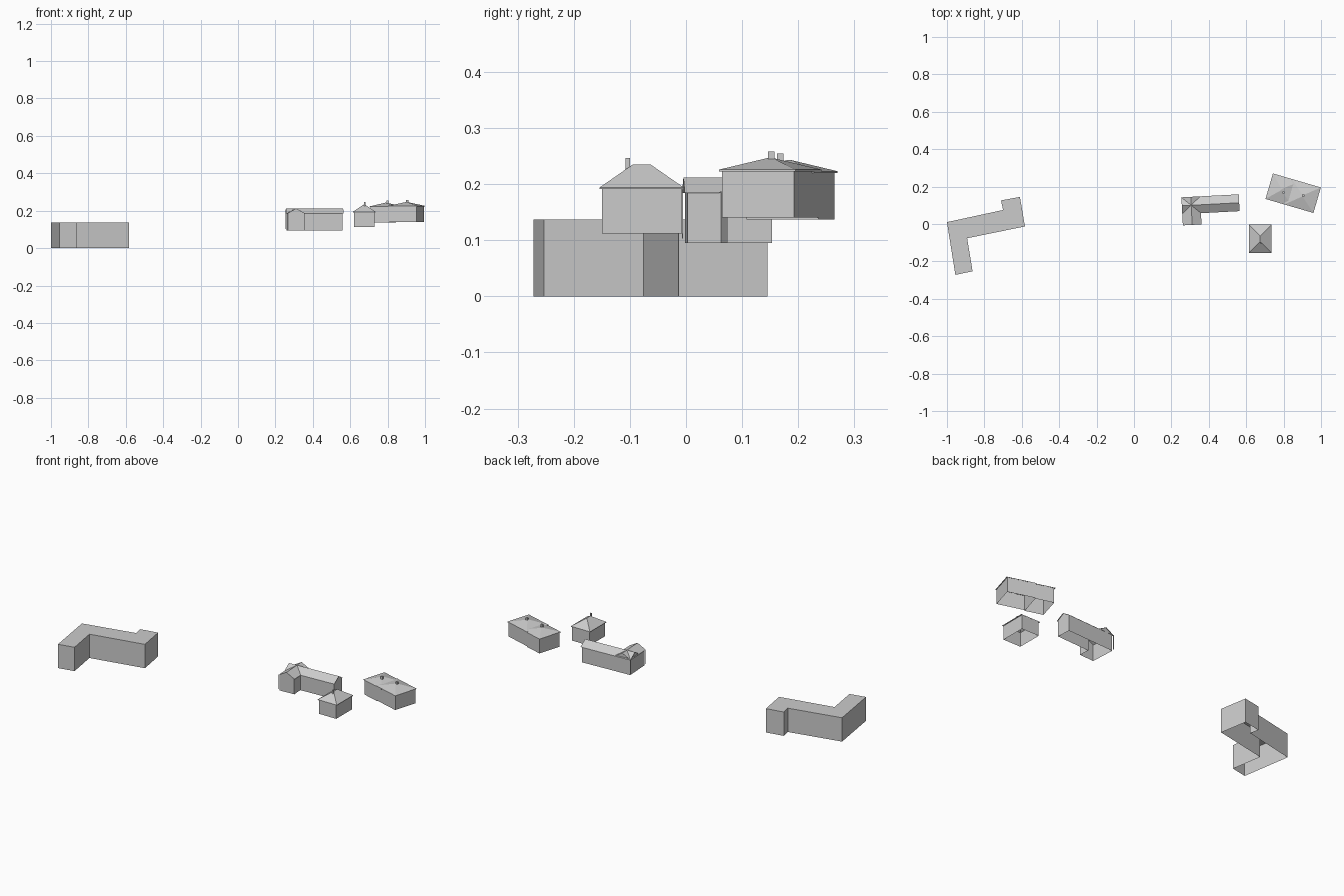
import bpy
import math
from mathutils import Matrix, Vector

if "Cube" in bpy.data.objects:
    bpy.data.objects.remove(bpy.data.objects["Cube"])


def make(name, verts, faces, frame=None):
    """Create a flat shaded mesh object, optionally placed in a local frame."""
    frame = frame or Matrix.Identity(4)
    mesh = bpy.data.meshes.new(name)
    mesh.from_pydata([frame @ Vector(v) for v in verts], [], faces)
    mesh.update()
    obj = bpy.data.objects.new(name, mesh)
    bpy.context.collection.objects.link(obj)
    return obj


def place(x, y, degrees):
    return Matrix.Translation((x, y, 0)) @ Matrix.Rotation(math.radians(degrees), 4, 'Z')


def walls(name, outline, z0, z1, frame=None, top=False):
    """Walls along a counter-clockwise outline, open below, optional flat roof."""
    n = len(outline)
    verts = [(x, y, z) for z in (z0, z1) for x, y in outline]
    faces = [(i, (i + 1) % n, n + (i + 1) % n, n + i) for i in range(n)]
    if top:
        faces.append(tuple(range(n, 2 * n)))
    return make(name, verts, faces, frame)


def rect(x0, x1, y0, y1):
    return [(x0, y0), (x1, y0), (x1, y1), (x0, y1)]


def hip_roof(name, x0, x1, y0, y1, z0, z1, ridge_a, ridge_b, frame=None, lip=0.003):
    """Hipped roof with a thin fascia; the ridge runs along y from a to b."""
    base = rect(x0, x1, y0, y1)
    verts = [(x, y, z0 - lip) for x, y in base] + [(x, y, z0) for x, y in base]
    verts += [(*ridge_a, z1), (*ridge_b, z1)]
    faces = [(i, (i + 1) % 4, 4 + (i + 1) % 4, 4 + i) for i in range(4)]
    faces += [(4, 5, 8), (5, 6, 9, 8), (6, 7, 9), (7, 4, 8, 9)]
    return make(name, verts, faces, frame)


def gable_roof(name, length, half, z0, z1, frame, over=0.005):
    """Gabled roof along local x, centred on y = 0, with gable triangles."""
    a, b, w = -over, length + over, half + over
    drop = z0 - (z1 - z0) * over / half
    verts = [(a, -w, drop), (b, -w, drop), (b, 0, z1), (a, 0, z1), (b, w, drop), (a, w, drop)]
    verts += [(x, y, z) for x in (0, length) for y, z in ((-half, z0), (half, z0), (0, z1))]
    faces = [(0, 1, 2, 3), (3, 2, 4, 5), (7, 6, 8), (9, 10, 11)]
    return make(name, verts, faces, frame)


def box(name, x, y, z0, z1, size):
    bpy.ops.mesh.primitive_cube_add(size=1, location=(x, y, (z0 + z1) / 2))
    obj = bpy.context.object
    obj.name = name
    obj.scale = (size, size, z1 - z0)
    return obj


# Large flat-roofed block with two side wings
walls("flat_roof_block", [
    (-0.955, -0.272), (-0.863, -0.253), (-0.892, -0.076), (-0.583, -0.013),
    (-0.61, 0.145), (-0.711, 0.126), (-0.70, 0.075), (-1.0, 0.01)],
    0, 0.137, top=True)

# L-shaped house with crossing gable roofs
house = place(0.266, -0.002, 3)
walls("long_house_walls", [(0, 0), (0.09, 0), (0.09, 0.06), (0.297, 0.06),
                           (0.297, 0.14), (0, 0.14)], 0.095, 0.187, house)
gable_roof("long_house_main_roof", 0.297, 0.04, 0.187, 0.212,
           house @ place(0, 0.10, 0))
gable_roof("long_house_wing_roof", 0.14, 0.045, 0.187, 0.212,
           house @ place(0.045, 0, 90))

# Downpipes at the left corners
for i, y in enumerate((-0.004, 0.145)):
    p = house @ Vector((-0.004, y, 0))
    box(f"downpipe_{i}", p.x, p.y, 0.103, 0.186, 0.002)

# Small square house with hip roof and chimney
walls("small_house_walls", rect(0.62, 0.73, -0.15, -0.007), 0.112, 0.193)
hip_roof("small_house_roof", 0.614, 0.736, -0.154, -0.004, 0.194, 0.235,
         (0.675, -0.095), (0.675, -0.063))
box("small_house_chimney", 0.678, -0.104, 0.215, 0.247, 0.008)

# Pair of joined houses, turned clockwise
pair = place(0.703, 0.134, -16.3)
walls("pair_left_walls", rect(0.005, 0.108, 0.004, 0.138), 0.137, 0.222, pair)
walls("pair_right_walls", rect(0.108, 0.262, 0.004, 0.138), 0.141, 0.225, pair)
hip_roof("pair_left_roof", 0, 0.15, 0, 0.142, 0.223, 0.243,
         (0.068, 0.069), (0.068, 0.075), pair)
hip_roof("pair_right_roof", 0.104, 0.267, 0, 0.142, 0.226, 0.247,
         (0.186, 0.068), (0.186, 0.074), pair)
for name, x, y, top in (("left", 0.80, 0.168, 0.255), ("right", 0.905, 0.152, 0.258)):
    box(f"pair_{name}_chimney", x, y, 0.23, top, 0.011)
